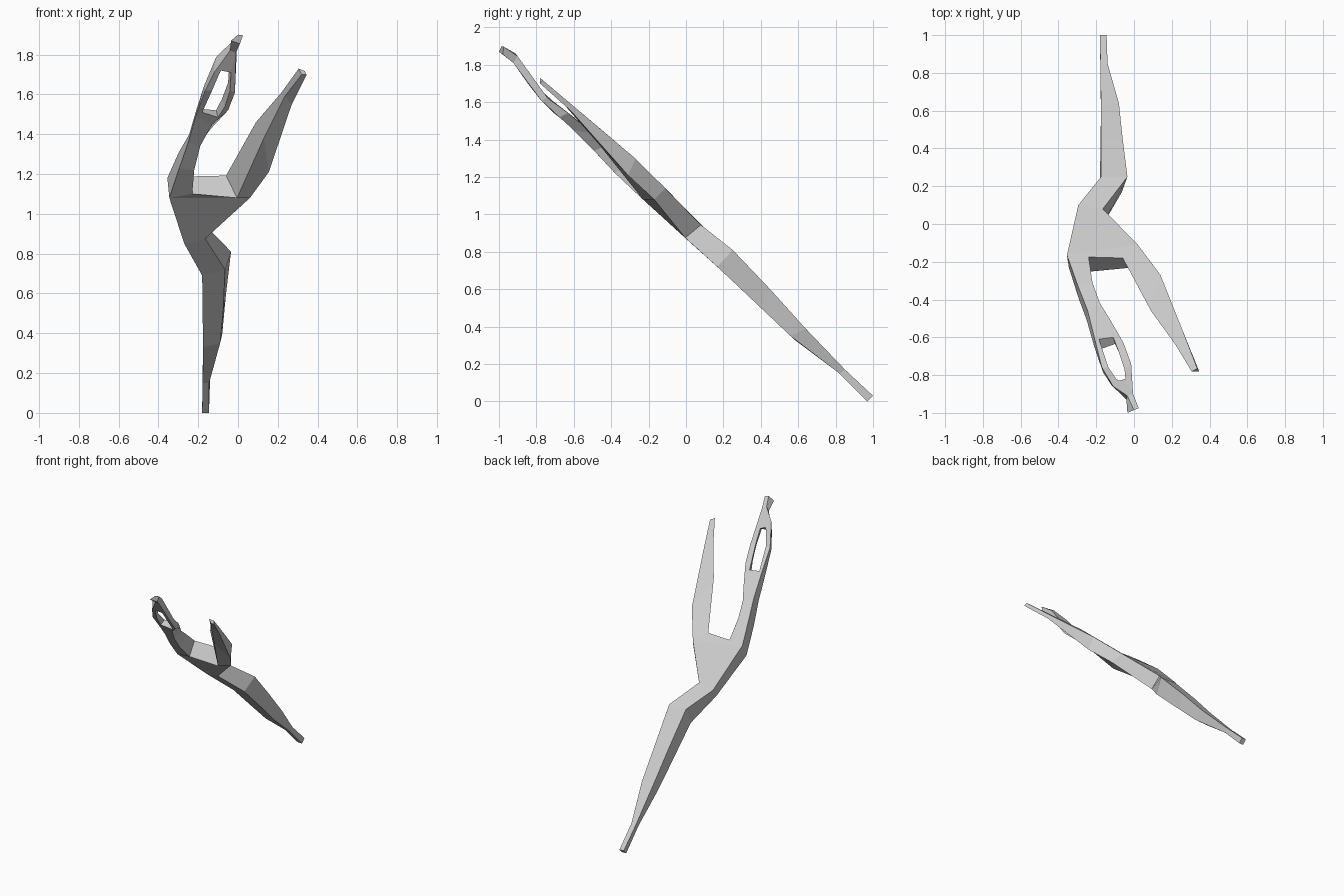
import bpy, bmesh

if "Cube" in bpy.data.objects:
    bpy.data.objects.remove(bpy.data.objects["Cube"])

# Side-view profiles: upper surface (y, z) and under surface (z, y)
UPPER = {
    "leg": [(-.78, 1.73), (-.46, 1.46), (-.26, 1.29), (-.12, 1.15), (.06, .96),
            (.25, .81), (.45, .6), (.63, .4), (.84, .18), (1, .03)],
    "torso": [(-.98, 1.9), (-.91, 1.86), (-.82, 1.73), (-.75, 1.63), (-.6, 1.52),
              (-.46, 1.4), (-.3, 1.29), (-.165, 1.18)],
}
UNDER = {
    "leg": [(0, .97), (.15, .82), (.33, .58), (.7, .19), (.87, 0), (1.08, -.17),
            (1.21, -.31), (1.38, -.47), (1.56, -.62), (1.7, -.78)],
    "torso": [(1.08, -.23), (1.2, -.36), (1.35, -.5), (1.5, -.65), (1.56, -.73),
              (1.65, -.81), (1.82, -.93), (1.87, -1)],
}


def interp(table, t):
    if t <= table[0][0]:
        return table[0][1]
    for (a, va), (b, vb) in zip(table, table[1:]):
        if t <= b:
            return va + (vb - va) * (t - a) / (b - a)
    return table[-1][1]


def edge(kind, tx, ty, bx, bz):
    """Slab edge: upper corner from the top view, under corner from the front view."""
    return ((tx, ty, interp(UPPER[kind], ty)), (bx, interp(UNDER[kind], bz), bz))


def leg(*v):
    return edge("leg", *v)


def tor(*v):
    return edge("torso", *v)


# Edges shared where limbs branch
waist = tor(-.355, -.165, -.345, 1.08)
hip = leg(.02, -.11, .06, 1.08)
lap_l = tor(-.24, -.175, -.23, 1.10)
lap_r = tor(-.06, -.18, -.005, 1.08)
shoulder_l = tor(-.21, -.60, -.213, 1.49)
shoulder_r = tor(-.13, -.50, -.13, 1.45)
neck_l = tor(-.185, -.61, -.18, 1.51)
neck_r = tor(-.11, -.60, -.10, 1.485)
palm_l = tor(-.08, -.83, -.085, 1.72)
palm_r = tor(-.045, -.82, -.035, 1.71)
wrist_l = tor(-.035, -.91, -.04, 1.82)
wrist_r = tor(-.005, -.90, -.01, 1.81)

# Each limb is a strip of (left edge, right edge) stations
strips = {
    "standing_leg_and_pelvis": [
        (leg(-.18, 1, -.18, 0), leg(-.145, 1, -.145, 0)),
        (leg(-.178, .85, -.178, .15), leg(-.14, .85, -.145, .15)),
        (leg(-.175, .63, -.175, .33), leg(-.08, .64, -.09, .35)),
        (leg(-.175, .45, -.178, .5), leg(-.06, .45, -.075, .5)),
        (leg(-.175, .25, -.18, .69), leg(-.035, .25, -.065, .72)),
        (leg(-.295, .10, -.27, .85), leg(-.165, .08, -.165, .875)),
        (waist, hip),
        (lap_l, lap_r)],
    "torso": [
        (waist, lap_l),
        (tor(-.30, -.32, -.295, 1.23), tor(-.22, -.31, -.22, 1.22)),
        (tor(-.245, -.46, -.25, 1.36), tor(-.18, -.42, -.19, 1.34)),
        (shoulder_l, shoulder_r),
        (neck_l, neck_r)],
    "raised_leg": [
        (lap_r, hip),
        (leg(.09, -.46, .13, 1.38), leg(.14, -.27, .155, 1.21)),
        (leg(.22, -.64, .235, 1.59), leg(.26, -.57, .27, 1.55)),
        (leg(.305, -.78, .32, 1.70), leg(.335, -.765, .345, 1.70))],
    "left_arm": [
        (shoulder_l, neck_l),
        (tor(-.17, -.76, -.165, 1.62), tor(-.135, -.76, -.13, 1.62)),
        (tor(-.11, -.86, -.12, 1.71), tor(-.095, -.82, -.10, 1.69)),
        (wrist_l, palm_l)],
    "right_arm": [
        (neck_r, shoulder_r),
        (tor(-.08, -.68, -.065, 1.54), tor(-.055, -.63, -.05, 1.52)),
        (tor(-.05, -.77, -.04, 1.62), tor(-.015, -.74, -.015, 1.61)),
        (palm_r, wrist_r)],
    "hands": [
        (palm_l, palm_r),
        (wrist_l, wrist_r),
        (tor(0, -.985, -.035, 1.87), tor(.025, -.975, .01, 1.855))],
}

# Weld the strips: faces shared by two cells are internal and dropped
bm = bmesh.new()
verts, faces = {}, {}


def vert(p):
    key = tuple(round(c, 4) for c in p)
    if key not in verts:
        verts[key] = bm.verts.new(key)
    return verts[key]


for stations in strips.values():
    for s0, s1 in zip(stations, stations[1:]):
        a, b = ([vert(p) for p in (s[0][0], s[1][0], s[1][1], s[0][1])] for s in (s0, s1))
        quads = [a, b] + [[a[i], a[(i + 1) % 4], b[(i + 1) % 4], b[i]] for i in range(4)]
        for q in quads:
            q = list(dict.fromkeys(q))
            if len(q) > 2:
                faces.setdefault(frozenset(q), []).append(q)

for group in faces.values():
    if len(group) == 1:
        bm.faces.new(group[0])
bmesh.ops.recalc_face_normals(bm, faces=bm.faces)

mesh = bpy.data.meshes.new("dancing_figure")
bm.to_mesh(mesh)
bm.free()
obj = bpy.data.objects.new("dancing_figure", mesh)
bpy.context.collection.objects.link(obj)
